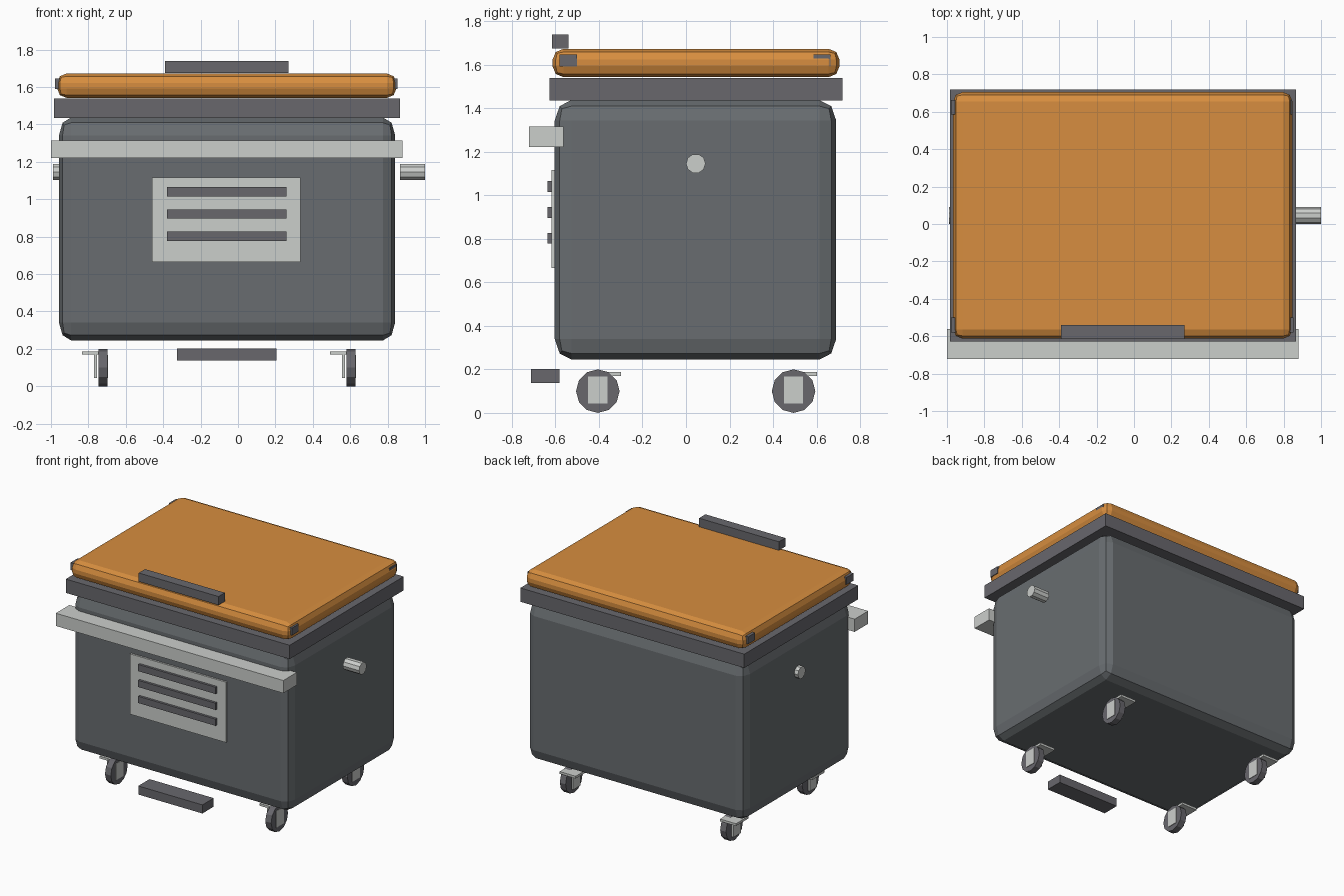
import bpy, bmesh, math
from mathutils import Matrix, Vector

if "Cube" in bpy.data.objects:
    bpy.data.objects.remove(bpy.data.objects["Cube"])


def material(name, rgb):
    m = bpy.data.materials.new(name)
    m.diffuse_color = (*rgb, 1.0)
    m.use_nodes = True
    m.node_tree.nodes["Principled BSDF"].inputs["Base Color"].default_value = m.diffuse_color
    return m


BODY = material("slate_grey", (0.139, 0.152, 0.162))
TRIM = material("dark_grey", (0.139, 0.137, 0.152))
LIGHT = material("light_grey", (0.60, 0.62, 0.60))
ORANGE = material("orange", (0.68, 0.27, 0.050))


def finish(name, bm, mat):
    bmesh.ops.recalc_face_normals(bm, faces=bm.faces)
    mesh = bpy.data.meshes.new(name)
    bm.to_mesh(mesh)
    bm.free()
    mesh.materials.append(mat)
    ob = bpy.data.objects.new(name, mesh)
    bpy.context.collection.objects.link(ob)
    return ob


def box(name, mat, x, y, z, round_by=None):
    """Box from (min, max) ranges; round_by gives bevel size per axis."""
    lo, hi = Vector((x[0], y[0], z[0])), Vector((x[1], y[1], z[1]))
    size, r = hi - lo, Vector(round_by or (1, 1, 1))
    bm = bmesh.new()
    bmesh.ops.create_cube(bm, size=1)
    bmesh.ops.scale(bm, verts=bm.verts, vec=[s / k for s, k in zip(size, r)])
    if round_by:
        bmesh.ops.bevel(bm, geom=bm.edges[:], offset=1, segments=2,
                        profile=0.5, affect='EDGES')
    bmesh.ops.scale(bm, verts=bm.verts, vec=r)
    bmesh.ops.translate(bm, verts=bm.verts, vec=(lo + hi) / 2)
    return finish(name, bm, mat)


def rod(name, mat, x, y, z, radius, sides):
    """Cylinder lying along x."""
    bm = bmesh.new()
    bmesh.ops.create_cone(bm, cap_ends=True, segments=sides, radius1=radius,
                          radius2=radius, depth=x[1] - x[0])
    bmesh.ops.rotate(bm, verts=bm.verts, matrix=Matrix.Rotation(math.pi / 2, 3, 'Y'))
    bmesh.ops.translate(bm, verts=bm.verts, vec=((x[0] + x[1]) / 2, y, z))
    return finish(name, bm, mat)


# Main tub, collar and lid
box("body", BODY, (-0.957, 0.84), (-0.603, 0.69), (0.245, 1.437), (0.065, 0.078, 0.095))
box("collar", TRIM, (-0.984, 0.866), (-0.627, 0.718), (1.435, 1.538))
box("lid", ORANGE, (-0.967, 0.847), (-0.613, 0.705), (1.542, 1.672), (0.05, 0.05, 0.05))
box("lid_handle", TRIM, (-0.39, 0.27), (-0.615, -0.54), (1.674, 1.738))

# Lid corner plates
for side, outer in (("left", (-0.978, -0.95)), ("right", (0.82, 0.852))):
    box("front_corner_plate_" + side, TRIM, outer, (-0.58, -0.50), (1.59, 1.645))
    back = outer if side == "left" else (0.82, 0.845)
    box("back_corner_plate_" + side, TRIM, back, (0.585, 0.663), (1.59, 1.645))

# Front push bar and foot pedal
box("front_bar", LIGHT, (-1.0, 0.88), (-0.722, -0.562), (1.22, 1.315))
box("foot_pedal", TRIM, (-0.325, 0.205), (-0.713, -0.58), (0.138, 0.202))

# Vent panel with slats
box("vent_panel", LIGHT, (-0.46, 0.333), (-0.617, -0.60), (0.665, 1.116))
for i in range(3):
    z = 1.04 - 0.119 * i
    box("vent_slat_%d" % (i + 1), TRIM, (-0.38, 0.26), (-0.635, -0.612), (z - 0.025, z + 0.025))

# Side pegs
rod("right_peg", LIGHT, (0.866, 1.0), 0.045, 1.145, 0.045, 10)
rod("left_peg", LIGHT, (-0.988, -0.86), 0.045, 1.145, 0.045, 10)

# Casters
for side, cx in (("left", -0.722), ("right", 0.603)):
    for end, cy in (("front", -0.405), ("back", 0.494)):
        tag = "_" + end + "_" + side
        rod("wheel" + tag, TRIM, (cx - 0.024, cx + 0.024), cy, 0.1, 0.1, 12)
        box("wheel_hub" + tag, LIGHT, (cx + 0.012, cx + 0.028),
            (cy - 0.044, cy + 0.044), (0.044, 0.168))
        box("fork_arm" + tag, LIGHT, (cx - 0.048, cx - 0.032),
            (cy - 0.044, cy + 0.044), (0.044, 0.175))
        box("mount_plate" + tag, LIGHT, (cx - 0.112, cx + 0.02),
            (cy - 0.04, cy + 0.107), (0.17, 0.187))
